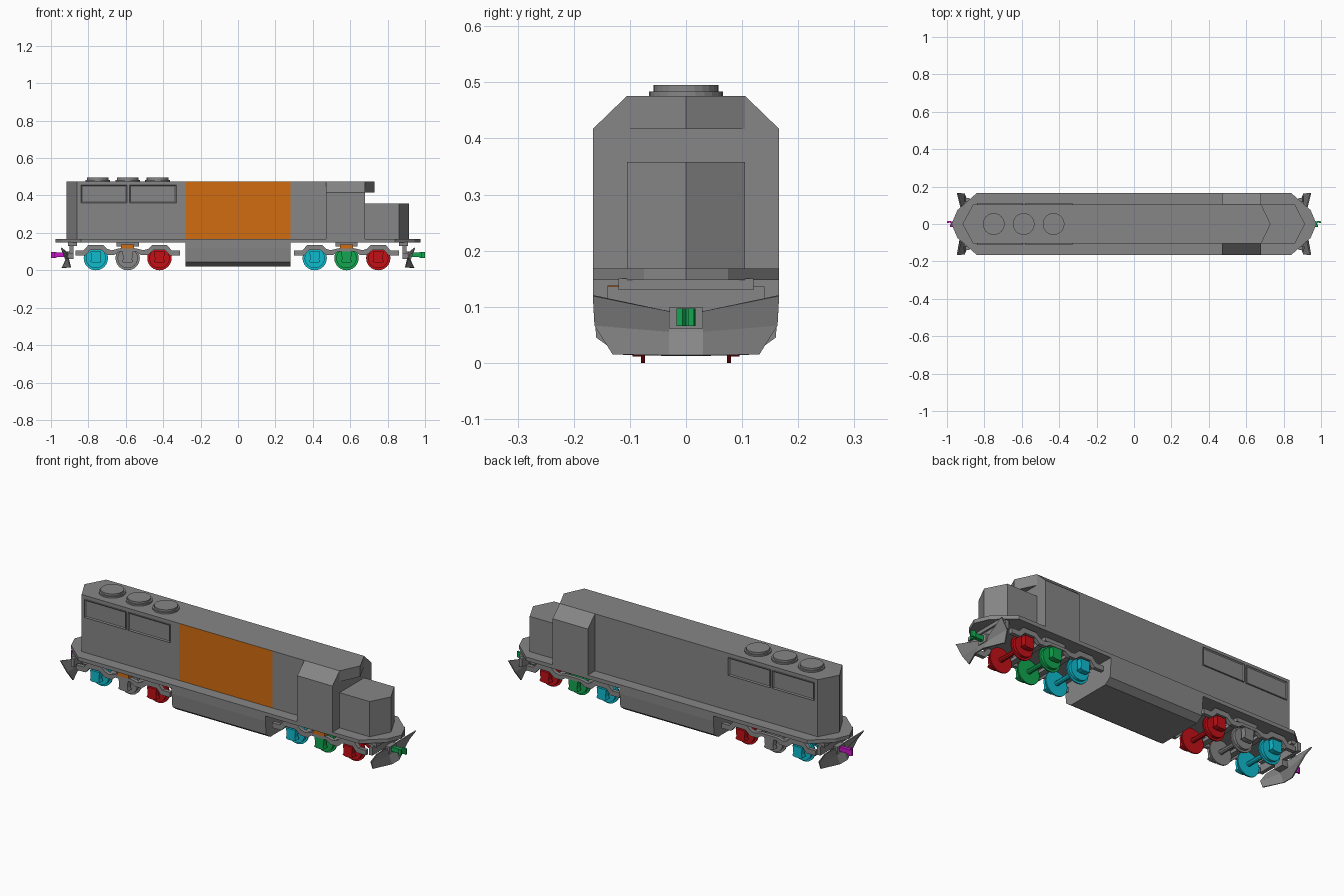
import bpy, bmesh, math

if "Cube" in bpy.data.objects:
    bpy.data.objects.remove(bpy.data.objects["Cube"])


def material(name, r, g, b):
    m = bpy.data.materials.new(name)
    m.use_nodes = True
    m.diffuse_color = (r, g, b, 1)
    m.node_tree.nodes["Principled BSDF"].inputs["Base Color"].default_value = (r, g, b, 1)
    return m


grey = material("grey", 0.24, 0.24, 0.24)
orange = material("orange", 0.64, 0.15, 0.005)
cyan = material("cyan", 0.005, 0.5, 0.62)
green = material("green", 0.006, 0.38, 0.08)
red = material("red", 0.54, 0.005, 0.008)
magenta = material("magenta", 0.6, 0.008, 0.58)


def finish(name, bm, *mats):
    bmesh.ops.recalc_face_normals(bm, faces=bm.faces)
    mesh = bpy.data.meshes.new(name)
    bm.to_mesh(mesh)
    bm.free()
    for m in mats:
        mesh.materials.append(m)
    ob = bpy.data.objects.new(name, mesh)
    bpy.context.collection.objects.link(ob)
    return ob


def prism(name, pts, axis, lo, hi, *mats):
    """Extrude a closed 2D outline along one axis."""
    place = {"x": lambda a, b, t: (t, a, b),
             "y": lambda a, b, t: (a, t, b),
             "z": lambda a, b, t: (a, b, t)}[axis]
    bm = bmesh.new()
    ends = [[bm.verts.new(place(a, b, t)) for a, b in pts] for t in (lo, hi)]
    for ring in ends:
        bm.faces.new(ring)
    n = len(pts)
    for i in range(n):
        j = (i + 1) % n
        bm.faces.new((ends[0][i], ends[0][j], ends[1][j], ends[1][i]))
    return finish(name, bm, *mats)


def box(name, x0, x1, y0, y1, z0, z1, mat):
    return prism(name, [(x0, y0), (x1, y0), (x1, y1), (x0, y1)], "z", z0, z1, mat)


def circle(a, b, r, n=20):
    return [(a + r * math.cos(2 * math.pi * i / n),
             b + r * math.sin(2 * math.pi * i / n)) for i in range(n)]


def mirrored(half):
    """Close a half outline by mirroring its first coordinate."""
    return half + [(-a, b) for a, b in reversed(half) if a]


# Deck with pointed ends
half_deck = [(0.976, 0), (0.944, 0.075), (0.84, 0.166)]
deck = mirrored(half_deck)
deck += [(a, -b) for a, b in reversed(deck) if b]
prism("deck", deck, "z", 0.148, 0.168, grey)

# Long hood, with its right-hand centre panel in orange
W = 0.105
hood = prism("long_hood", [(-0.917, 0), (-0.86, -W), (-0.28, -W), (0.28, -W),
                           (0.5, -W), (0.5, W), (-0.86, W)],
             "z", 0.166, 0.476, grey, orange)
for p in hood.data.polygons:
    if p.normal.y < -0.9 and abs(p.center.x) < 0.1:
        p.material_index = 1

# Cab, roof visor and pointed nose
prism("cab", mirrored([(0.166, 0.166), (0.166, 0.417), (W, 0.476)]), "x", 0.47, 0.68, grey)
prism("cab_visor", [(0.66, -W), (0.68, -W), (0.73, 0), (0.68, W), (0.66, W)],
      "z", 0.417, 0.476, grey)
prism("nose", [(0.67, -W), (0.86, -W), (0.914, 0), (0.86, W), (0.67, W)],
      "z", 0.166, 0.358, grey)

# Roof fans
for x in (-0.75, -0.59, -0.43):
    prism("fan_base", circle(x, 0, 0.066, 24), "z", 0.47, 0.484, grey)
    prism("fan_cap", circle(x, 0, 0.058, 24), "z", 0.484, 0.495, grey)

# Framed side grilles
for side in (-1, 1):
    for x0, x1 in ((-0.84, -0.593), (-0.58, -0.33)):
        ob = box("side_grille", x0, x1, side * 0.1, side * 0.111, 0.36, 0.456, grey)
        bm = bmesh.new()
        bm.from_mesh(ob.data)
        bm.normal_update()
        outer = [f for f in bm.faces if f.normal.y * side > 0.9]
        bmesh.ops.inset_region(bm, faces=outer, thickness=0.008, depth=0)
        bmesh.ops.translate(bm, verts=outer[0].verts, vec=(0, -side * 0.005, 0))
        bm.to_mesh(ob.data)
        bm.free()

# Fuel tank
prism("fuel_tank", mirrored([(0.166, 0.15), (0.166, 0.12), (0.16, 0.045), (0.125, 0.02)]),
      "x", -0.28, 0.28, grey)

# Bogies
half_frame = [(0, 0.116), (0.05, 0.116), (0.085, 0.107), (0.11, 0.115), (0.13, 0.135),
              (0.21, 0.135), (0.235, 0.107), (0.28, 0.107), (0.28, 0.08), (0.225, 0.08),
              (0.2, 0.108), (0.14, 0.108), (0.11, 0.083), (0.07, 0.083), (0.045, 0.1), (0, 0.1)]
frame_outline = half_frame + [(-a, b) for a, b in reversed(half_frame) if a]
box_outline = mirrored([(0.028, 0.1), (0.024, 0.06), (0.03, 0.045), (0.015, 0.04)])


def bogie(cx, colours):
    for side in (-1, 1):
        prism("bogie_frame", [(cx + a, b) for a, b in frame_outline], "y",
              side * 0.118, side * 0.138, grey)
    box("bogie_bolster", cx - 0.06, cx + 0.06, -0.118, 0.118, 0.128, 0.15, grey)
    for dx in (-0.085, 0.085):
        box("bogie_crossbar", cx + dx - 0.015, cx + dx + 0.015, -0.12, 0.12, 0.088, 0.105, grey)
    box("brake_cylinder", cx - 0.035, cx + 0.035, -0.14, -0.11, 0.116, 0.138, orange)
    for dx, mat in zip((-0.17, 0, 0.17), colours):
        x = cx + dx
        prism("axle", circle(x, 0.065, 0.013, 10), "y", -0.12, 0.12, mat)
        for s in (-1, 1):
            prism("wheel_flange", circle(x, 0.065, 0.065, 24), "y", s * 0.073, s * 0.08, mat)
            prism("wheel_tread", circle(x, 0.065, 0.054, 24), "y", s * 0.08, s * 0.095, mat)
            prism("axle_box", [(x + a, b) for a, b in box_outline], "y",
                  s * 0.108, s * 0.136, mat)


bogie(-0.59, (cyan, grey, red))
bogie(0.58, (cyan, green, red))

# Plough, pilot, steps and coupler at each end
edge = [(0.945, 0.166, 0.12), (0.908, 0.163, 0.067), (0.895, 0.13, 0.015)]
inner = [(0.91, 0.03, 0.092), (0.92, 0.03, 0.055), (0.94, 0.03, 0.013)]
for end, mat in ((1, green), (-1, magenta)):
    bm = bmesh.new()
    cols = [[bm.verts.new((end * x, s * y, z)) for x, y, z in rail]
            for s, rail in ((-1, edge), (-1, inner), (1, inner), (1, edge))]
    for a, b in zip(cols, cols[1:]):
        for i in range(2):
            bm.faces.new((a[i], b[i], b[i + 1], a[i + 1]))
    plough = finish("plough", bm, grey)
    solid = plough.modifiers.new("thickness", "SOLIDIFY")
    solid.thickness = 0.006
    solid.offset = 0
    box("pilot", end * 0.88, end * 0.9, -0.14, 0.14, 0.09, 0.136, grey)
    box("pilot_sill", end * 0.86, end * 0.91, -0.12, 0.12, 0.13, 0.15, grey)
    box("coupler_pocket", end * 0.88, end * 0.925, -0.029, 0.029, 0.06, 0.1, grey)
    box("coupler_shank", end * 0.9, end * 0.975, -0.01, 0.01, 0.07, 0.094, mat)
    # Hooked knuckle
    hook = [(0.97, -0.017), (0.985, -0.017), (0.985, -0.006), (0.978, 0), (0.985, 0.008),
            (1.0, 0.004), (1.0, 0.014), (0.985, 0.017), (0.97, 0.012)]
    prism("coupler_knuckle", [(end * a, b) for a, b in hook], "z", 0.066, 0.097, mat)
